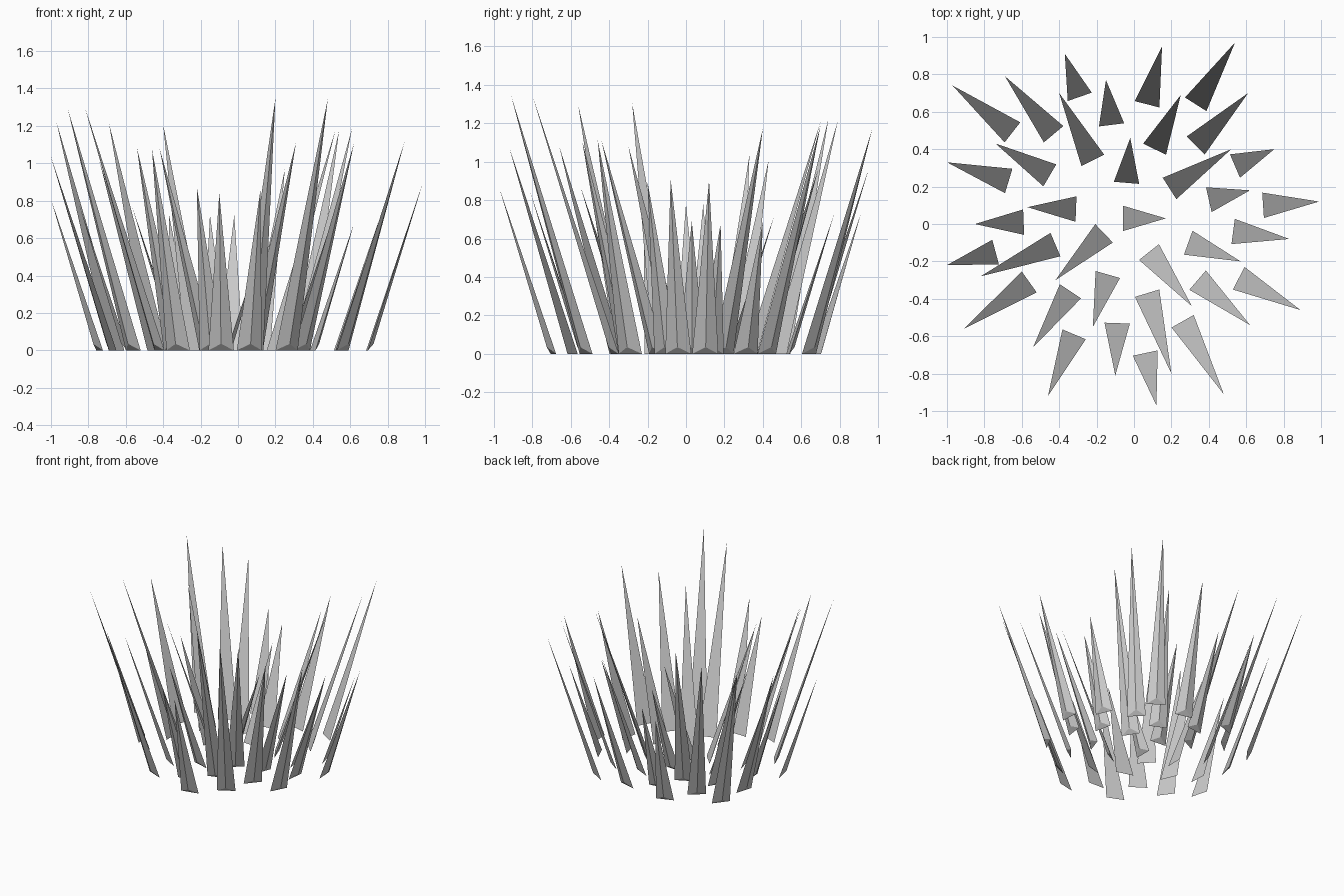
import bpy
import bmesh
from mathutils import Vector

default_cube = bpy.data.objects.get("Cube")
if default_cube:
    bpy.data.objects.remove(default_cube, do_unlink=True)

UNIT = 0.01             # layout below is in hundredths
HALF_WIDTH = 0.068      # half of a blade's foot
STEEPNESS = 3.0         # rise of a blade for each unit of outward lean
KEEL = 0.035            # how far the back ridge stands out and up at the foot

# Blade layout: foot x, foot y, tip x, tip y
INNER_BLADES = [
    (-22, 34, -40, 70), (-4, 22, -2, 46), (11, 40, 25, 69), (19, 19, 52, 40),
    (-6, 3, 17, 3), (-31, 8, -57, 9), (-42, -11, -82, -28), (-16, -5, -42, -30),
    (29, -10, 57, -20), (8, -15, 31, -44), (-14, -27, -22, -55), (7, -37, 20, -80),
    (40, 13, 62, 18),
]
OUTER_BLADES = [
    (-65, 49, -97, 74), (-43, 48, -69, 79), (-29, 68, -37, 91), (-12, 53, -15, 77),
    (7, 64, 15, 95), (33, 64, 54, 97), (33, 42, 61, 70), (-45, 26, -74, 43),
    (-67, 23, -100, 33), (54, 31, 75, 40), (69, 10, 99, 12), (-59, 1, -85, 0),
    (-74, -15, -100, -22), (53, -4, 83, -8), (56, -29, 89, -46), (34, -30, 62, -54),
    (-56, -31, -91, -56), (-34, -36, -54, -66), (26, -52, 48, -91), (6, -69, 12, -97),
    (-9, -53, -10, -81), (-32, -59, -46, -92),
]


def make_material(name, colour):
    material = bpy.data.materials.new(name)
    material.use_nodes = True
    material.diffuse_color = colour
    shader = next(n for n in material.node_tree.nodes if n.type == "BSDF_PRINCIPLED")
    shader.inputs["Base Color"].default_value = colour
    return material


def make_blade(name, layout, material):
    """A flat-faced spike: a wide inner face with a shallow ridge behind it."""
    foot_x, foot_y, tip_x, tip_y = (value * UNIT for value in layout)
    foot = Vector((foot_x, foot_y, 0))
    lean = Vector((tip_x, tip_y, 0)) - foot
    outward = lean.normalized()
    sideways = Vector((-outward.y, outward.x, 0)) * HALF_WIDTH
    up = Vector((0, 0, 1))

    bm = bmesh.new()
    left = bm.verts.new(foot + sideways)
    right = bm.verts.new(foot - sideways)
    ridge = bm.verts.new(foot + (outward + up) * KEEL)
    tip = bm.verts.new(foot + lean + up * lean.length * STEEPNESS)
    for corners in ((left, right, tip), (right, ridge, tip),
                    (ridge, left, tip), (left, ridge, right)):
        bm.faces.new(corners)
    bmesh.ops.recalc_face_normals(bm, faces=bm.faces)

    mesh = bpy.data.meshes.new(name)
    bm.to_mesh(mesh)
    bm.free()
    mesh.materials.append(material)
    blade = bpy.data.objects.new(name, mesh)
    bpy.context.collection.objects.link(blade)


# Grass tuft
grey = make_material("plain_grey", (0.6, 0.6, 0.6, 1))
for ring_name, ring in (("inner_blade", INNER_BLADES), ("outer_blade", OUTER_BLADES)):
    for index, layout in enumerate(ring):
        make_blade(f"{ring_name}_{index}", layout, grey)
